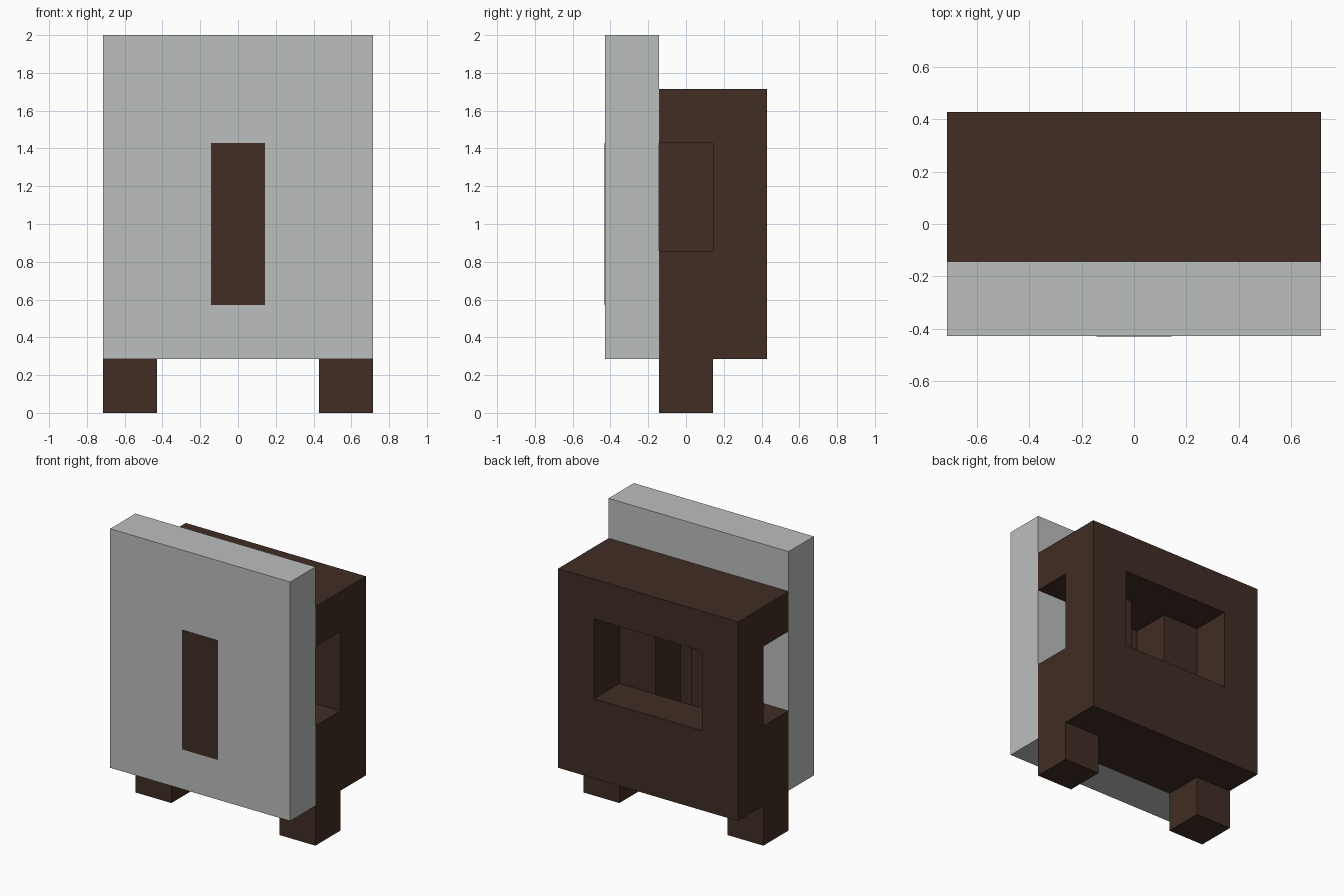
import bpy, bmesh, math
from mathutils import Vector

U = 1 / 7      # base unit
C = 2 * U      # block size

cube = bpy.data.objects.get("Cube")
if cube:
    bpy.data.objects.remove(cube, do_unlink=True)


def material(name, rgb):
    mat = bpy.data.materials.new(name)
    mat.use_nodes = True
    mat.diffuse_color = (*rgb, 1)
    mat.node_tree.nodes["Principled BSDF"].inputs["Base Color"].default_value = (*rgb, 1)
    return mat


brown = material("dark_brown", (0.052, 0.026, 0.017))
grey = material("pale_grey", (0.50, 0.52, 0.515))


def finish(bm, name, mat):
    mesh = bpy.data.meshes.new(name)
    bm.to_mesh(mesh)
    bm.free()
    mesh.materials.append(mat)
    obj = bpy.data.objects.new(name, mesh)
    bpy.context.collection.objects.link(obj)
    return obj


def box(name, lo, hi, mat):
    bm = bmesh.new()
    bmesh.ops.create_cube(bm, size=1)
    lo, hi = Vector(lo), Vector(hi)
    for v in bm.verts:
        v.co = (lo + hi) / 2 + v.co * (hi - lo)
    return finish(bm, name, mat)


def solid(x, y, z):
    """Which blocks of the back frame are filled."""
    if not (0 <= x < 5 and 0 <= y < 2 and 1 <= z < 6):
        return False
    if z in (3, 4):
        # rear window, side openings and the middle slot
        return x in (0, 4) if y == 1 else x in (1, 3)
    # the slot runs one block below the window
    return not (z == 2 and y == 0 and x == 2)


# Back frame: outer skin of the filled blocks
bm = bmesh.new()
origin = Vector((-5 * U, -U, 0))
for x in range(5):
    for y in range(2):
        for z in range(6):
            if not solid(x, y, z):
                continue
            centre = Vector((x, y, z)) + Vector((0.5, 0.5, 0.5))
            for axis in range(3):
                for sign in (-1, 1):
                    n = Vector((0, 0, 0))
                    n[axis] = sign
                    if solid(x + int(n.x), y + int(n.y), z + int(n.z)):
                        continue
                    a = Vector((0, 0, 0))
                    a[(axis + 1) % 3] = 0.5
                    b = n.cross(a)
                    mid = centre + n / 2
                    corners = (mid - a - b, mid + a - b, mid + a + b, mid - a + b)
                    bm.faces.new([bm.verts.new(origin + p * C) for p in corners])
bmesh.ops.remove_doubles(bm, verts=bm.verts, dist=0.001)
finish(bm, "back_frame", brown)

# Feet under the front half of the frame
for side, s in (("left", 1), ("right", -1)):
    box(side + "_foot", (min(3 * s, 5 * s) * U, -U, 0),
        (max(3 * s, 5 * s) * U, U, C), brown)

# Front panel, with the upright bar showing on both of its faces
box("front_panel", (-5 * U, -3 * U, C), (5 * U, -U, 2), grey)
box("centre_bar", (-U, -3 * U - 0.002, 4 * U), (U, -U + 0.002, 10 * U), brown)
